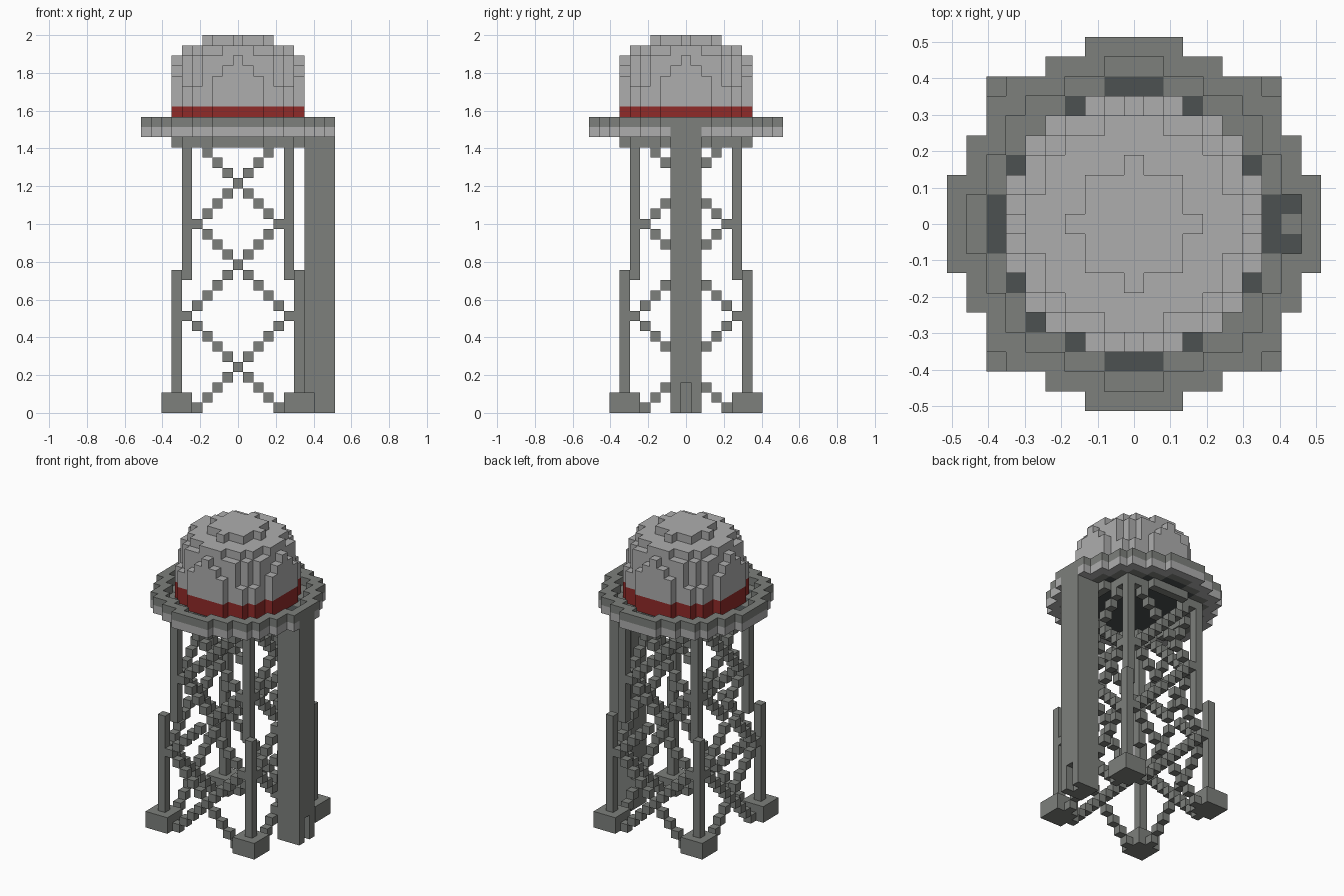
import bpy, bmesh
from mathutils import Vector

if "Cube" in bpy.data.objects:
    bpy.data.objects.remove(bpy.data.objects["Cube"], do_unlink=True)

UNIT = 2 / 37  # edge of one block


def material(name, rgb):
    mat = bpy.data.materials.new(name)
    mat.use_nodes = True
    mat.diffuse_color = (*rgb, 1)
    mat.node_tree.nodes["Principled BSDF"].inputs["Base Color"].default_value = (*rgb, 1)
    return mat


LIGHT = material("light_grey", (0.42, 0.42, 0.42))
STEEL = material("steel_grey", (0.205, 0.215, 0.2))
DARK = material("dark_grey", (0.072, 0.082, 0.082))
RED = material("red", (0.28, 0.024, 0.022))


def blocks(name, cells, mat):
    """Join unit blocks into one mesh, keeping only the exposed sides."""
    cells = set(cells)
    bm = bmesh.new()
    for cell in cells:
        centre = Vector((cell[0], cell[1], cell[2] + 0.5))
        for axis in range(3):
            for sign in (-1, 1):
                step = [0, 0, 0]
                step[axis] = sign
                if tuple(c + s for c, s in zip(cell, step)) in cells:
                    continue
                normal = Vector(step) / 2
                u, v = Vector((0, 0, 0)), Vector((0, 0, 0))
                u[(axis + 1) % 3] = 0.5
                v[(axis + 2) % 3] = 0.5 * sign
                corners = (-u - v, u - v, u + v, v - u)
                bm.faces.new([bm.verts.new((centre + normal + c) * UNIT) for c in corners])
    bmesh.ops.remove_doubles(bm, verts=bm.verts, dist=UNIT / 100)
    mesh = bpy.data.meshes.new(name)
    bm.to_mesh(mesh)
    bm.free()
    mesh.materials.append(mat)
    obj = bpy.data.objects.new(name, mesh)
    bpy.context.collection.objects.link(obj)


def box(xs, ys, zs):
    return {(x, y, z) for x in range(xs[0], xs[1] + 1)
            for y in range(ys[0], ys[1] + 1) for z in range(zs[0], zs[1] + 1)}


def disc(limit, z, inner=-1):
    """Round layer of blocks whose squared radius is within the limits."""
    return {c for c in box((-9, 9), (-9, 9), (z, z)) if inner < c[0] ** 2 + c[1] ** 2 <= limit}


# Four feet with stepped legs
for sx, side in ((-1, "right"), (1, "left")):
    for sy, end in ((-1, "front"), (1, "back")):
        label = f"{end}_{side}"
        fx, fy = 6 * sx, 6 * sy
        blocks(f"foot_{label}", box((fx - 1, fx + 1), (fy - 1, fy + 1), (0, 1)), STEEL)
        blocks(f"lower_leg_{label}", box((fx, fx), (fy, fy), (2, 13)), STEEL)
        ux, uy = 5 * sx, 5 * sy
        blocks(f"upper_leg_{label}", box((ux, ux), (uy, uy), (13, 26)), STEEL)


# Zigzag cross bracing on all four sides
def brace_offset(z):
    if z < 14:
        return abs(abs(z - 9) - 5)
    return abs(4 - abs(z - 18))


for name, sign, along_x in (("front", -1, True), ("back", 1, True),
                            ("right", -1, False), ("left", 1, False)):
    cells = set()
    for z in range(26):
        plane = sign * (6 if z < 14 else 5)
        for offset in (-brace_offset(z), brace_offset(z)):
            cells.add((offset, plane, z) if along_x else (plane, offset, z))
    blocks(f"{name}_bracing", cells, STEEL)

# Access shaft with a doorway recess
blocks("access_shaft", box((7, 9), (-1, 1), (0, 26)) - box((9, 9), (0, 0), (0, 2)), STEEL)

# Support ring under the platform
corners = {(x, y, 26) for x in (-5, 5) for y in (-5, 5)}
blocks("support_ring", disc(42, 26, 30) - corners, STEEL)

# Platform: dark floor, walkway, pale edge and raised rim
notches = set()
for a in (-8, 8):
    for b in (-1, 0, 1):
        notches |= {(a, b), (b, a)}


def in_trough(c):
    return c[0] ** 2 + c[1] ** 2 <= 62 or c[:2] in notches


deck = disc(86, 27)
leg_tops = {(5, 5, 27), (5, -5, 27), (-5, 5, 27)}
floor = (disc(50, 27) | {(8, 1, 27), (8, -1, 27)}) - leg_tops
shaft_top = box((9, 9), (-1, 1), (27, 27))
walkway = {c for c in deck if in_trough(c)} - floor | shaft_top
blocks("platform_floor", floor, DARK)
blocks("walkway", walkway, STEEL)
blocks("platform_edge", deck - floor - walkway, LIGHT)
blocks("platform_rim", {c for c in disc(86, 28) if not in_trough(c)}, STEEL)

# Tank: red band and stepped dome
blocks("tank_band", disc(42, 28) | disc(42, 29), RED)
dome = set()
for level, limit in enumerate((42, 42, 40, 37, 36, 26, 9)):
    dome |= disc(limit, 30 + level)
blocks("tank_dome", dome, LIGHT)
